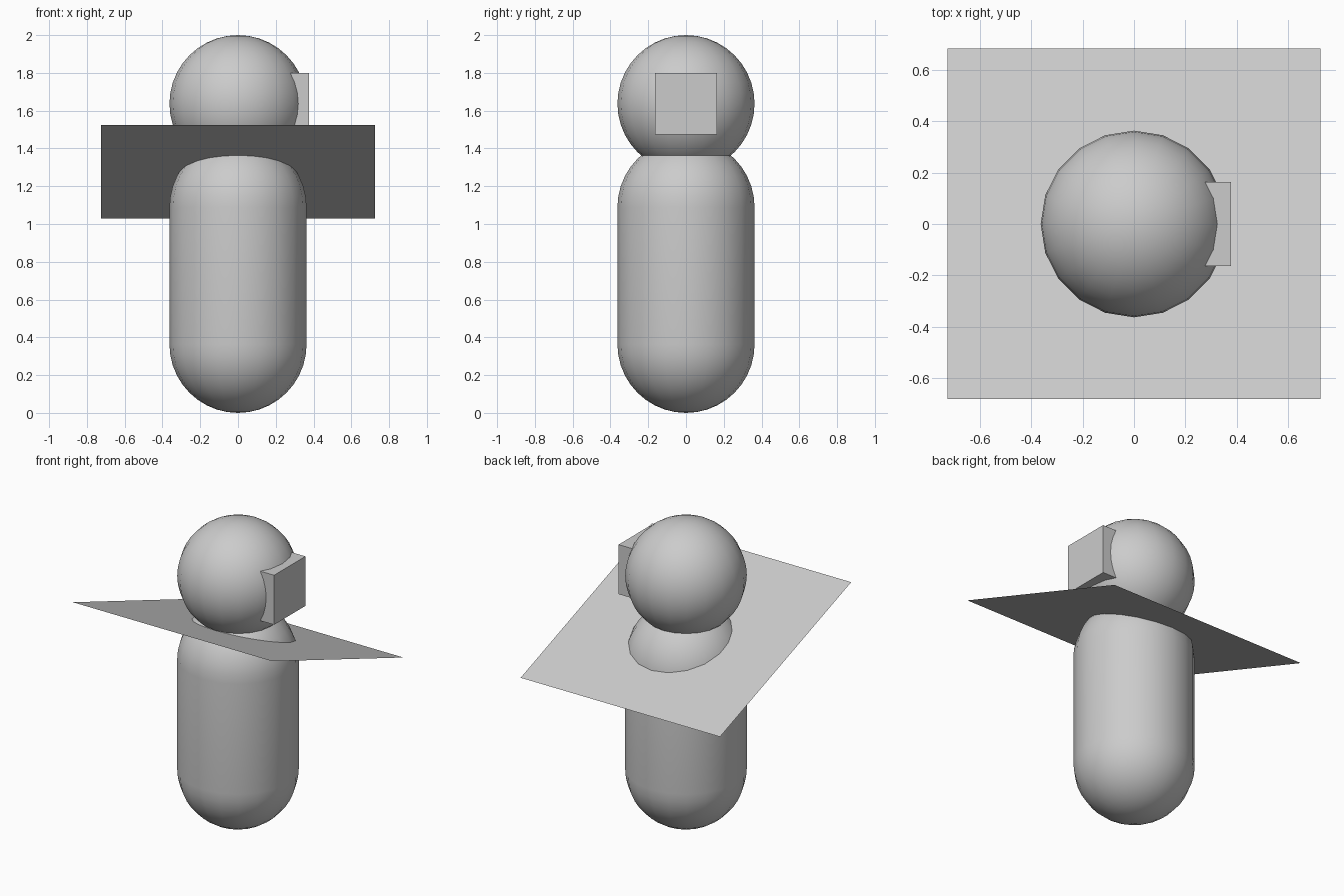
import bpy
import bmesh
from math import radians

if "Cube" in bpy.data.objects:
    bpy.data.objects.remove(bpy.data.objects["Cube"])

R = 0.363        # shared radius of body and head
SIDES = 20


def finish(name, bm, location, rotation=(0, 0, 0), smooth=False):
    mesh = bpy.data.meshes.new(name)
    bm.to_mesh(mesh)
    bm.free()
    obj = bpy.data.objects.new(name, mesh)
    obj.location = location
    obj.rotation_euler = rotation
    bpy.context.collection.objects.link(obj)
    for poly in mesh.polygons:
        poly.use_smooth = smooth
    return obj


def ball(name, z, stretch=0.0):
    """Round ball; stretch pulls the halves apart into a capsule."""
    bm = bmesh.new()
    bmesh.ops.create_uvsphere(bm, u_segments=SIDES, v_segments=20, radius=R)
    if stretch:
        geom = bm.verts[:] + bm.edges[:] + bm.faces[:]
        # split the equator into two rings by moving the halves and bridging
        lower = [f for f in bm.faces if f.calc_center_median().z < 0]
        bmesh.ops.split(bm, geom=lower)
        for f in bm.faces:
            f.tag = f.calc_center_median().z > 0
        top = {v for f in bm.faces if f.tag for v in f.verts}
        for v in bm.verts:
            v.co.z += stretch / 2 if v in top else -stretch / 2
        rim = [e for e in bm.edges if e.is_boundary]
        bmesh.ops.bridge_loops(bm, edges=rim)
        bmesh.ops.recalc_face_normals(bm, faces=bm.faces)
    return finish(name, bm, (0, 0, z), smooth=True)


# Capsule body and round head
ball("body", 2 * R, stretch=2 * R)
ball("head", 2 - R)

# Square visor block set into the right side of the head
bm = bmesh.new()
bmesh.ops.create_cube(bm, size=0.326)
finish("visor", bm, (0.377 - 0.163, 0, 2 - R))

# Thin square sheet through the neck, front edge raised
bm = bmesh.new()
bmesh.ops.create_grid(bm, x_segments=1, y_segments=1, size=2 * R)
finish("tilted_sheet", bm, (0, 0.001, 1.277), (radians(-20), 0, 0))
